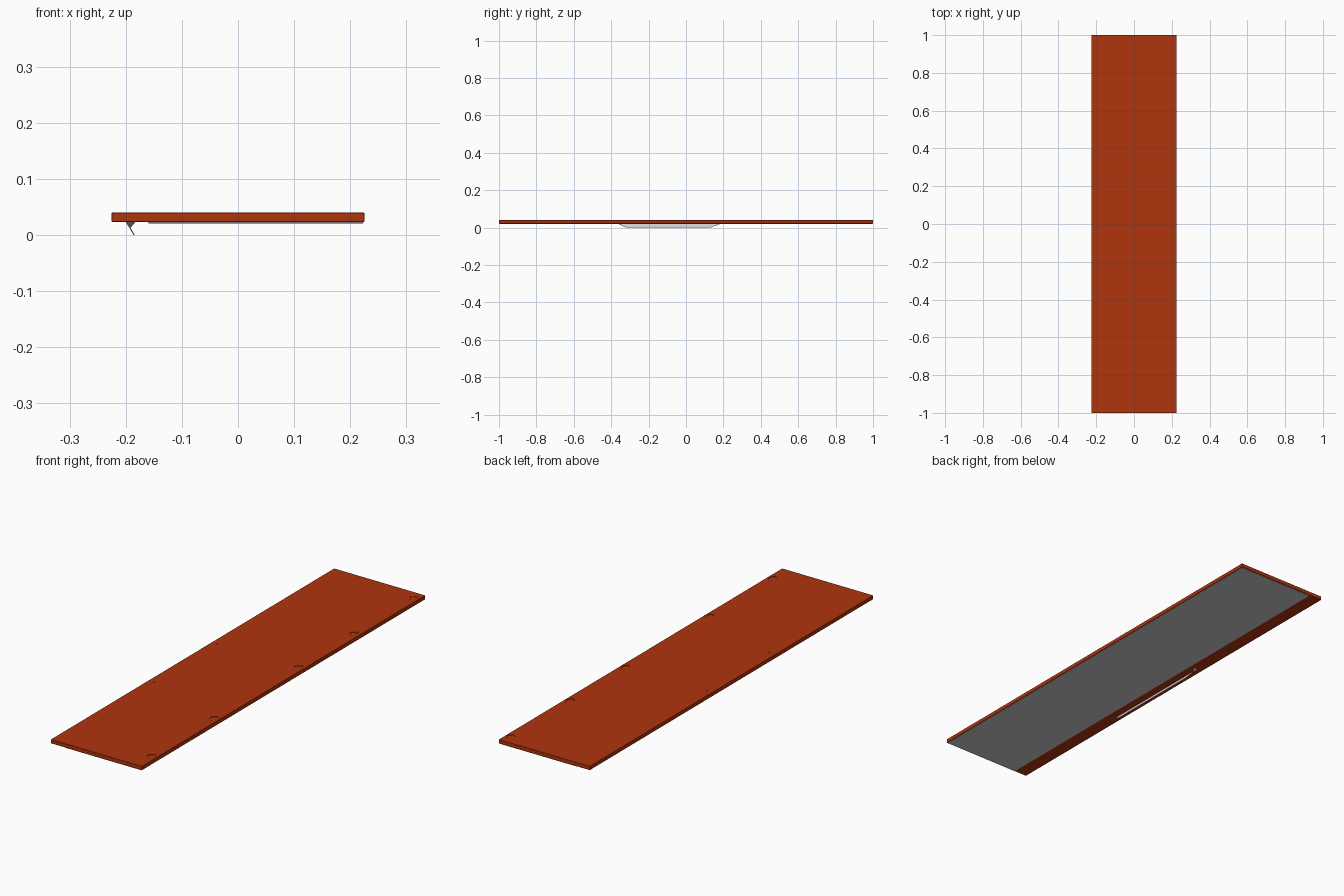
import bpy, bmesh
from math import pi
from mathutils import Vector

if "Cube" in bpy.data.objects:
    bpy.data.objects.remove(bpy.data.objects["Cube"])


def link(name, bm, mat=None):
    bmesh.ops.recalc_face_normals(bm, faces=bm.faces)
    me = bpy.data.meshes.new(name)
    bm.to_mesh(me)
    bm.free()
    ob = bpy.data.objects.new(name, me)
    bpy.context.collection.objects.link(ob)
    if mat:
        me.materials.append(mat)
    return ob


def box(bm, x0, x1, y0, y1, z0, z1):
    verts = bmesh.ops.create_cube(bm, size=1)["verts"]
    bmesh.ops.scale(bm, vec=(x1 - x0, y1 - y0, z1 - z0), verts=verts)
    bmesh.ops.translate(bm, vec=((x0 + x1) / 2, (y0 + y1) / 2, (z0 + z1) / 2), verts=verts)


def prism(bm, outline, offset):
    # solid from a flat outline swept along an offset
    face = bm.faces.new([bm.verts.new(p) for p in outline])
    new = bmesh.ops.extrude_face_region(bm, geom=[face])["geom"]
    moved = [v for v in new if isinstance(v, bmesh.types.BMVert)]
    bmesh.ops.translate(bm, vec=offset, verts=moved)


def bevel(ob, width):
    mod = ob.modifiers.new("edge", "BEVEL")
    mod.width = width
    mod.segments = 1


def cutter(name, x, y, radius, depth, sides):
    bm = bmesh.new()
    bmesh.ops.create_cone(bm, cap_ends=True, segments=sides, radius1=radius,
                          radius2=radius, depth=depth * 2)
    bmesh.ops.translate(bm, vec=(x, y, 0.04), verts=bm.verts)
    ob = link(name, bm)
    ob.hide_render = True
    ob.hide_set(True)
    return ob


def cut(target, tool):
    mod = target.modifiers.new("cut", "BOOLEAN")
    mod.operation = "DIFFERENCE"
    mod.solver = "EXACT"
    mod.object = tool


paint = bpy.data.materials.new("orange_red")
paint.diffuse_color = (0.43, 0.035, 0.004, 1)
paint.use_nodes = True
paint.node_tree.nodes["Principled BSDF"].inputs["Base Color"].default_value = paint.diffuse_color

# Door slab
bm = bmesh.new()
box(bm, -0.225, 0.225, -1, 1, 0.023, 0.04)
panel = link("door_panel", bm, paint)
bevel(panel, 0.0006)

# Shallow hinge cups along one long edge, each with two fixing ears
for i, y in enumerate((0.95, 0.53, 0.14, -0.455, -0.90)):
    cut(panel, cutter(f"hinge_cup_cutter_{i}", 0.20, y, 0.018, 0.002, 16))
    for side in (-1, 1):
        cut(panel, cutter(f"hinge_ear_cutter_{i}_{side}", 0.204, y + side * 0.019,
                          0.005, 0.002, 10))

# Handle screw holes
for i, y in enumerate((0.135, -0.31)):
    cut(panel, cutter(f"screw_hole_cutter_{i}", -0.197, y, 0.003, 0.004, 8))

# Thin grey backing sheet
bm = bmesh.new()
box(bm, -0.16, 0.223, -0.998, 0.998, 0.0205, 0.023)
bevel(link("backing_sheet", bm), 0.001)

# Slanted pull handle: tapered plate
bm = bmesh.new()
top, low = (-0.2, 0.023), (-0.186, 0.0)
prism(bm, [(top[0], -0.37, top[1]), (top[0], 0.19, top[1]),
           (low[0], 0.13, low[1]), (low[0], -0.32, low[1])], Vector((0.002, 0, 0)))
link("pull_handle", bm)

# Triangular end gussets following the sloped ends of the plate
for name, y0, y1, t in (("front", -0.37, -0.345, 0.003), ("back", 0.19, 0.163, -0.003)):
    bm = bmesh.new()
    prism(bm, [(-0.2, y0, 0.023), (-0.183, y0, 0.023), (-0.1925, y1, 0.0115)],
          Vector((0, t, 0)))
    link(f"handle_gusset_{name}", bm)
